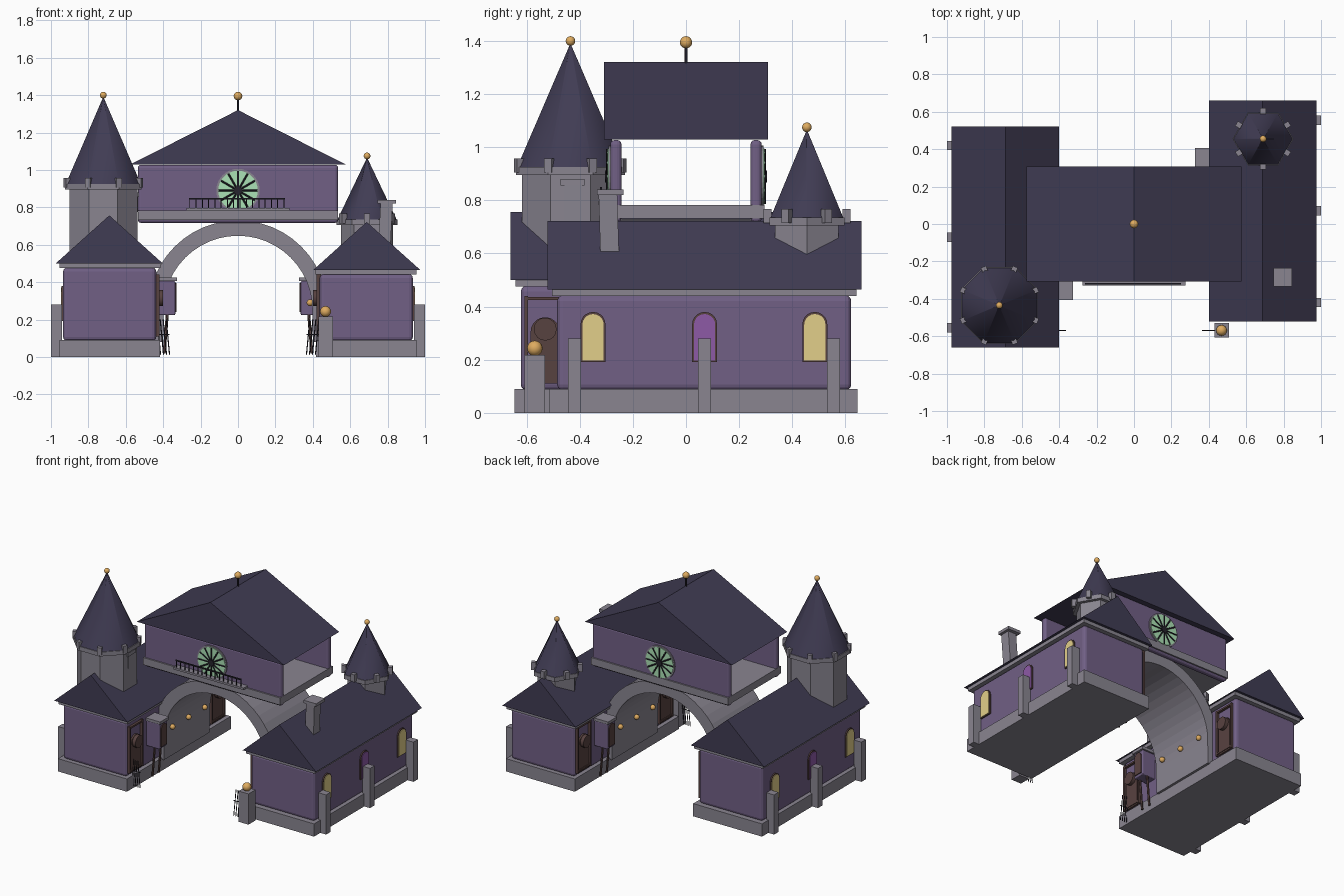
import bpy, bmesh
from math import sin, cos, pi, radians
from mathutils import Matrix, Vector

if "Cube" in bpy.data.objects:
    bpy.data.objects.remove(bpy.data.objects["Cube"])

COLORS = {"stone": (136, 132, 143), "wall": (112, 96, 132), "roof": (66, 62, 84),
          "brown": (88, 68, 66), "gold": (222, 170, 96), "glow": (226, 206, 136),
          "violet": (140, 90, 165), "green": (170, 225, 180), "iron": (42, 40, 48)}
MATS = {}
for n, c in COLORS.items():
    MATS[n] = bpy.data.materials.new(n)
    MATS[n].diffuse_color = [(v / 255) ** 2.2 for v in c] + [1]


def finish(name, bm, mat, smooth=0, bevel=0):
    bmesh.ops.recalc_face_normals(bm, faces=bm.faces)
    me = bpy.data.meshes.new(name)
    bm.to_mesh(me)
    bm.free()
    me.materials.append(MATS[mat])
    ob = bpy.data.objects.new(name, me)
    bpy.context.collection.objects.link(ob)
    if bevel:
        b = ob.modifiers.new("round", "BEVEL")
        b.width, b.segments = bevel, 3
    if smooth:
        bpy.ops.object.select_all(action="DESELECT")
        ob.select_set(True)
        bpy.context.view_layer.objects.active = ob
        bpy.ops.object.shade_smooth_by_angle(angle=radians(smooth))
    return ob


def box(name, x, y, z, mat="stone", bevel=0, lean=(0, 0)):
    """Box from ranges; lean shifts the top sideways."""
    bm = bmesh.new()
    bmesh.ops.create_cube(bm, size=1)
    for v in bm.verts:
        i = [int(c > 0) for c in v.co]
        v.co = (x[i[0]] + i[2] * lean[0], y[i[1]] + i[2] * lean[1], z[i[2]])
    return finish(name, bm, mat, bevel=bevel)


def extrude(name, pts, axis, a, b, mat):
    """Extrude a profile: (y, z) along x, or (x, z) along y."""
    bm = bmesh.new()
    rows = [[bm.verts.new((d, u, v) if axis == "x" else (u, d, v)) for u, v in pts] for d in (a, b)]
    bm.faces.new(rows[0])
    bm.faces.new(rows[1])
    n = len(pts)
    for i in range(n):
        j = (i + 1) % n
        bm.faces.new((rows[0][i], rows[0][j], rows[1][j], rows[1][i]))
    return finish(name, bm, mat)


def cone(name, loc, r1, r2, h, n, mat, turn=0, axis="z", smooth=0):
    bm = bmesh.new()
    bmesh.ops.create_cone(bm, cap_ends=True, segments=n, radius1=r1, radius2=r2, depth=h)
    m = Matrix.Translation(loc)
    if axis != "z":
        m = m @ Matrix.Rotation(pi / 2, 4, "Y" if axis == "x" else "X")
    bm.transform(m @ Matrix.Rotation(turn, 4, "Z"))
    return finish(name, bm, mat, smooth)


def ball(name, loc, r, mat="gold"):
    bm = bmesh.new()
    bmesh.ops.create_uvsphere(bm, u_segments=16, v_segments=10, radius=r)
    bm.transform(Matrix.Translation(loc))
    return finish(name, bm, mat, 60)


def rod(name, p, q, r, mat="iron"):
    p, q = Vector(p), Vector(q)
    bm = bmesh.new()
    bmesh.ops.create_cone(bm, cap_ends=True, segments=6, radius1=r, radius2=r, depth=(q - p).length)
    bm.transform(Matrix.Translation((p + q) / 2) @ (q - p).to_track_quat("Z", "Y").to_matrix().to_4x4())
    return finish(name, bm, mat)


def arched(c, w, z0, z1, n=10):
    """Round-headed outline."""
    return [(c - w, z0), (c + w, z0)] + [(c + w * cos(pi * i / n), z1 - w + w * sin(pi * i / n)) for i in range(n + 1)]


def wing(tag, up):
    """One side wing, written for the right side."""
    e = .465 + up
    o = [box(tag + "_base", (.417, .955), (-.515, .645), (0, .09)),
         box(tag + "_walls", (.437, .935), (-.485, .622), (.085, e - .022), "wall", .022),
         box(tag + "_eave_slab", (.415, .955), (-.505, .642), (e - .025, e)),
         extrude(tag + "_roof", [(.402, e), (.975, e), (.688, e + .257)], "y", -.522, .66, "roof")]
    for y in (-.42, .07, .555):
        o.append(box(tag + "_buttress", (.94, 1), (y - .025, y + .025), (0, .28)))
    for y, m in ((-.35, "glow"), (.07, "violet"), (.485, "glow")):
        o.append(extrude(tag + "_window_frame", arched(y, .047, .192, .38), "x", .925, .943, "brown"))
        o.append(extrude(tag + "_window_pane", arched(y, .04, .198, .372), "x", .93, .947, m))
    # passage side: doors with frames
    for y in (-.385, .53):
        o.append(extrude(tag + "_door", arched(y, .055, .11, .36), "x", .425, .445, "brown"))
        for d in (-.075, .065):
            o.append(box(tag + "_door_post", (.42, .445), (y + d, y + d + .012), (.11, .44), "brown"))
        for z in (.12, .425):
            o.append(box(tag + "_door_beam", (.42, .445), (y - .075, y + .077), (z, z + .012), "brown"))
        o.append(cone(tag + "_door_wheel", (.415, y, .315), .043, .043, .03, 16, "brown", axis="x", smooth=40))
    # hanging bay on legs
    o.append(box(tag + "_bay", (.335, .45), (.312, .398), (.225, .405), "wall", .006))
    o.append(box(tag + "_bay_roof", (.325, .45), (.305, .405), (.405, .425)))
    o.append(extrude(tag + "_bay_shutter", arched(.355, .032, .24, .395), "x", .328, .34, "brown"))
    for y in (.32, .39):
        o.append(rod(tag + "_bay_leg", (.395, y, .02), (.372, y, .3), .008, "brown"))
    # lamps under the arch
    for y in (-.18, 0, .18):
        o.append(ball(tag + "_lamp", (.385, y, .29), .018))
    return o


def tower(tag, x, y, z0, z1, r, n, turn, h):
    cone(tag + "_shaft", (x, y, (z0 + z1) / 2), r, r, z1 - z0, n, "stone", turn)
    R = r + .025
    cone(tag + "_collar", (x, y, z1 + .005), R, R, .03, n, "stone", turn)
    cone(tag + "_spire", (x, y, z1 + .02 + h / 2), R - .005, .003, h, n, "roof", turn, smooth=62)
    for i in range(n):
        a = turn + 2 * pi * i / n
        bm = bmesh.new()
        bmesh.ops.create_cube(bm, size=1)
        bm.transform(Matrix.Translation((x + (R - .014) * cos(a), y + (R - .014) * sin(a), z1 + .026))
                     @ Matrix.Rotation(a, 4, "Z") @ Matrix.Diagonal((.03, .03, .052, 1)))
        finish(tag + "_merlon", bm, "stone")
    ball(tag + "_finial", (x, y, z1 + h + .035), .018)


# wings: the left one is the right one turned half round
wing("right_wing", 0)
for ob in wing("left_wing", .035):
    ob.rotation_euler.z = pi

# towers
tower("large_tower", -.72, -.435, .5, .905, .197, 8, pi / 8, .46)
tower("small_tower", .69, .455, .5, .715, .138, 6, pi / 6, .325)

# leaning chimneys
box("right_chimney", (.75, .815), (-.322, -.252), (.59, .825), lean=(.012, -.007))
box("right_chimney_cap", (.745, .845), (-.335, -.235), (.82, .84))
box("left_chimney", (-.592, -.538), (-.462, -.395), (.6, .86), lean=(.003, .004))
box("left_chimney_cap", (-.597, -.53), (-.472, -.382), (.855, .88))

# arch
N = 24
arc = lambda r: [(r * cos(pi * i / N), .25 + r * sin(pi * i / N)) for i in range(N + 1)]
extrude("arch", [(.48, .08)] + arc(.48) + [(-.48, .08), (-.4, .08)] + arc(.398)[::-1] + [(.4, .08)],
        "y", -.255, .255, "stone")

# bridge hall, open at both ends
box("hall_floor", (-.535, .535), (-.295, .295), (.732, .783))
for s in (-1, 1):
    box("hall_wall", (-.535, .535), sorted((s * .243, s * .285)), (.717, 1.027), "wall", .016)
    cone("round_window_frame", (0, s * .282, .89), .116, .116, .02, 32, "stone", axis="y")
    cone("round_window_glass", (0, s * .285, .89), .106, .106, .022, 32, "green", axis="y")
    for i in range(12):
        a = pi * i / 6
        rod("round_window_spoke", (0, s * .297, .89), (.104 * cos(a), s * .297, .89 + .104 * sin(a)), .005)
    cone("round_window_hub", (0, s * .297, .89), .022, .022, .014, 12, "iron", axis="y")
extrude("hall_roof", [(-.575, 1.03), (.575, 1.03), (0, 1.32)], "y", -.308, .308, "roof")
rod("hall_finial_rod", (0, 0, 1.31), (0, 0, 1.38), .006)
ball("hall_finial", (0, 0, 1.395), .023)

# balcony
box("balcony_floor", (-.275, .275), (-.33, -.28), (.783, .797))
box("balcony_rail", (-.262, .25), (-.324, -.316), (.842, .85), "iron")
for i in range(16):
    x = -.258 + i * .0336
    rod("balcony_bar", (x, -.32, .795), (x, -.32, .845), .003)

# gate post and folded gate bars
box("gate_post", (.43, .507), (-.607, -.53), (0, .217))
ball("gate_post_ball", (.468, -.569, .243), .029)
for s in (-1, 1):
    for k in range(4):
        x = .366 + k * .016
        rod("gate_bar", (s * x, -.57, .012), (s * (x + .018), -.57, .2), .003)
    rod("gate_crossbar", (s * .365, -.57, .12), (s * .435, -.57, .12), .003)

for m in bpy.data.materials:
    if m.users and not m.is_grease_pencil:
        m.use_nodes = True
        m.node_tree.nodes["Principled BSDF"].inputs["Base Color"].default_value = m.diffuse_color
